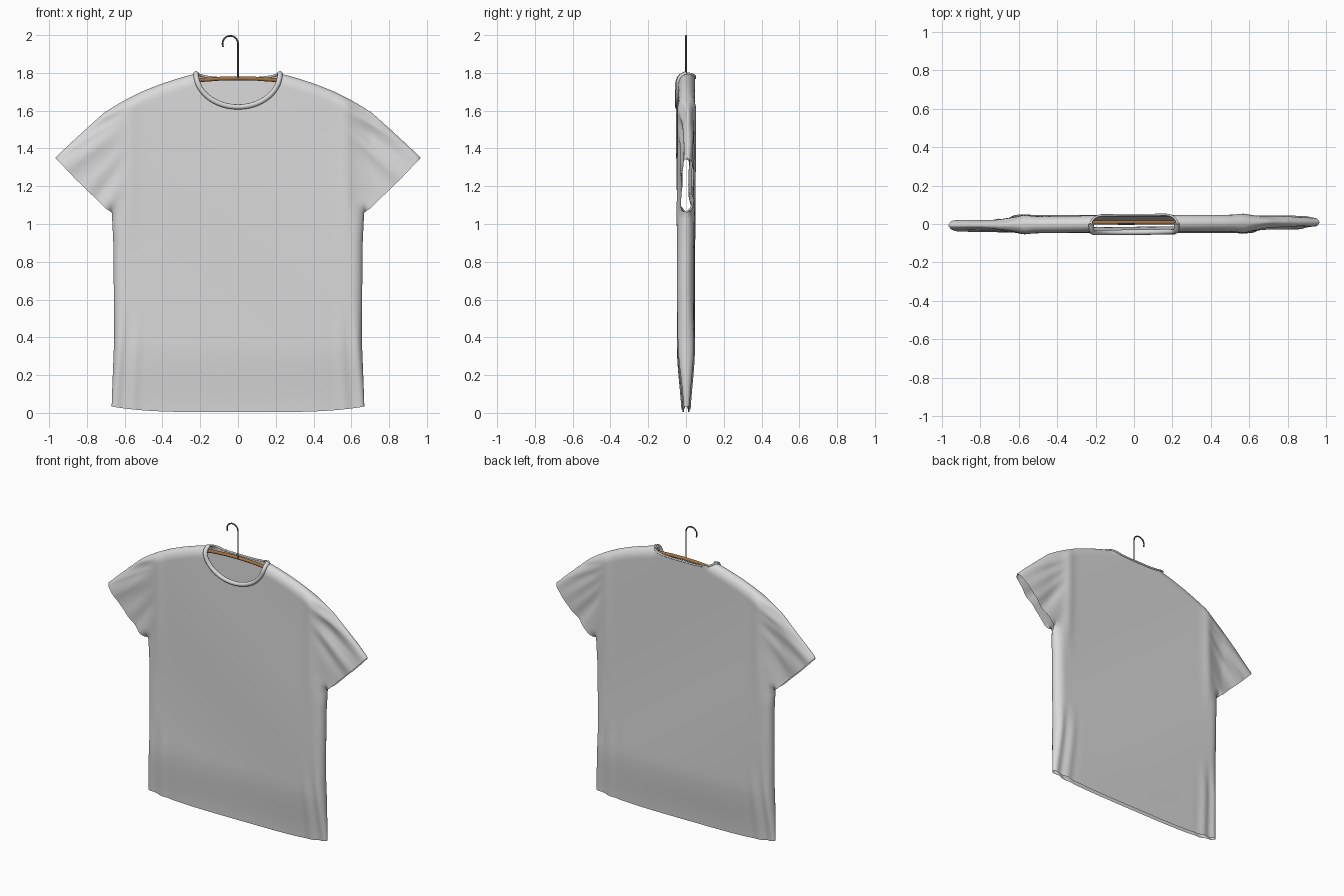
import bpy, bmesh, math
from mathutils import Vector, noise
from mathutils.geometry import intersect_point_line

if "Cube" in bpy.data.objects:
    bpy.data.objects.remove(bpy.data.objects["Cube"])

SHOULDER = [(0.222, 1.797), (0.3, 1.776), (0.4, 1.744), (0.5, 1.705), (0.6, 1.655), (0.66, 1.62),
            (0.71, 1.588), (0.8, 1.507), (0.9, 1.415), (0.967, 1.35)]
CUFF = [(0.66, 1.06), (0.70, 1.087), (0.75, 1.135), (0.86, 1.238), (0.967, 1.35)]
SIDE = [(0.0, 0.67), (0.15, 0.665), (0.4, 0.655), (0.9, 0.66), (1.06, 0.668), (1.3, 0.66), (2, 0.66)]
NECK, ARM, TIP = 0.222, 0.66, 0.967


def material(name, color):
    m = bpy.data.materials.new(name)
    m.diffuse_color = (*color, 1)
    m.use_nodes = True
    m.node_tree.nodes["Principled BSDF"].inputs["Base Color"].default_value = m.diffuse_color
    return m


CLOTH = material("light grey cloth", (0.70, 0.70, 0.70))
WOOD = material("brown wood", (0.36, 0.17, 0.06))
STEEL = material("dark steel", (0.12, 0.12, 0.13))


def lerp(pts, x):
    for (a, b), (c, d) in zip(pts, pts[1:]):
        if x <= c:
            return b + (d - b) * max(0, (x - a) / (c - a))
    return pts[-1][1]


def step(a, b, x):
    t = min(1, max(0, (x - a) / (b - a)))
    return t * t * (3 - 2 * t)


def edge_distance(x, z):
    """Distance to the closed seams: shoulder line and body side."""
    p, best = Vector((x, z, 0)), 9
    segs = list(zip(SHOULDER, SHOULDER[1:])) + [((ARM, -1), (ARM, 1.06))]
    for a, b in segs:
        a, b = Vector((*a, 0)), Vector((*b, 0))
        q, t = intersect_point_line(p, a, b)
        q = a if t < 0 else b if t > 1 else q
        best = min(best, (p - q).length)
    return best


def neckline(x, side):
    s = min(1, abs(x) / NECK)
    return 1.797 - 0.177 * math.sqrt(1 - s * s) if side < 0 else 1.772 + 0.025 * s ** 4


def cloth_point(x, z, side):
    """Place a flat pattern point on the front (-1) or back (+1) sheet."""
    ax = abs(x)
    d = edge_distance(ax, z)
    r = min(d / 0.06, 1)
    puff = math.sqrt(max(0, 1 - (1 - r) ** 2))
    sleeve = step(0.55, 0.72, ax) * step(0.95, 1.15, z)
    t = 0.044 + (0.027 - 0.044) * sleeve
    t *= 0.3 + 0.7 * step(-0.05, 0.38, z)
    # drapes: sleeve creases fanning out from the shoulder, folds near the hem corners
    ang = math.atan2(1.75 - z, ax - 0.3)
    n = noise.noise(Vector((ang * 9, ax * 2, side * 3 + (5 if x > 0 else 0))))
    w = n * 0.016 * sleeve
    w += 0.007 * math.sin(ax * 60 + 2 * z) * step(0.45, 0.6, ax) * (1 - step(0.3, 0.6, z))
    w += 0.006 * math.exp(-((ax - 0.57) / 0.035) ** 2) * step(0.8, 1.2, z)
    y = side * max(0, t + w) * puff
    y += sleeve * (0.008 if x > 0 else -0.008) + 0.004 * math.sin(3 * x + 4 * z) * (1 - sleeve)
    return Vector((x * lerp(SIDE, z) / ARM if ax <= ARM else x + math.copysign(
        (lerp(SIDE, z) - ARM) * (TIP - ax) / (TIP - ARM), x), y, z))


# column positions across the half shirt: neck, shoulder, sleeve
half = [NECK * math.sin(math.pi / 2 * i / 16) for i in range(17)]
half += [NECK + (ARM - NECK) * math.sin(math.pi / 2 * i / 24) for i in range(1, 25)]
half += [ARM + (TIP - ARM) * i / 22 for i in range(1, 23)]
half[40] = ARM
columns = [-x for x in half[:0:-1]] + half
LOW, UP = 34, 38


def column_points(x, side):
    ax = abs(x)
    top = neckline(x, side) if ax < NECK - 1e-6 else lerp(SHOULDER, ax)
    base = 1.06 if ax <= ARM else lerp(CUFF, ax)
    hem = 0.004 + 0.03 * (ax / ARM) ** 4
    out = []
    if ax <= ARM:
        out = [hem + (base - hem) * i / LOW for i in range(LOW)]
    else:
        out = [None] * LOW
    out += [base + (top - base) * (1 - (1 - i / UP) ** 1.8) for i in range(UP + 1)]
    return out


# shirt: front and back sheets welded along shoulders and sides, open at neck, hem and cuffs
bm = bmesh.new()
for side in (-1, 1):
    grid = [[None if z is None else bm.verts.new(cloth_point(x, z, side))
             for z in column_points(x, side)] for x in columns]
    for a, b in zip(grid, grid[1:]):
        for i in range(LOW + UP):
            q = (a[i], b[i], b[i + 1], a[i + 1])
            if all(q):
                bm.faces.new(q if side < 0 else q[::-1])
bmesh.ops.remove_doubles(bm, verts=bm.verts, dist=0.0004)
me = bpy.data.meshes.new("shirt")
bm.to_mesh(me)
bm.free()
me.materials.append(CLOTH)
me.shade_smooth()
shirt = bpy.data.objects.new("shirt", me)
bpy.context.collection.objects.link(shirt)


def tube(name, pts, radius, mat, cyclic=False, scale=(1, 1, 1)):
    cu = bpy.data.curves.new(name, 'CURVE')
    cu.dimensions = '3D'
    cu.bevel_depth, cu.bevel_resolution, cu.use_fill_caps = radius, 3, True
    sp = cu.splines.new('POLY')
    sp.points.add(len(pts) - 1)
    for p, co in zip(sp.points, pts):
        p.co = (*co, 1)
    sp.use_cyclic_u = cyclic
    cu.materials.append(mat)
    ob = bpy.data.objects.new(name, cu)
    ob.scale = scale
    bpy.context.collection.objects.link(ob)
    return ob


# collar: ribbed band round the front neckline, thinner edge at the back
ts = [math.pi * (i / 40 - 0.5) for i in range(41)]
xs = [NECK * math.sin(t) for t in ts]
front = [cloth_point(x, neckline(x, -1), -1) for x in xs]
back = [cloth_point(x, neckline(x, 1), 1) for x in xs]
tube("collar_front", front, 0.014, CLOTH)
tube("collar_back", back, 0.006, CLOTH)

# hanger: bowed wooden bar inside the shoulders
arm = [(0, 1.771), (0.1, 1.769), (0.2, 1.762), (0.32, 1.735), (0.45, 1.695), (0.58, 1.635)]
tube("hanger_bar", [(-x, 0.008, z) for x, z in arm[:0:-1]] + [(x, 0.008, z) for x, z in arm],
     0.011, WOOD)

# hook: straight stem and round crook
hook = [(0, 0, 1.77), (0, 0, 1.955)]
hook += [(-0.041 + 0.041 * math.cos(a), 0, 1.955 + 0.041 * math.sin(a))
         for a in [math.pi * i / 14 for i in range(1, 17)]]
tube("hanger_hook", hook, 0.0045, STEEL)
